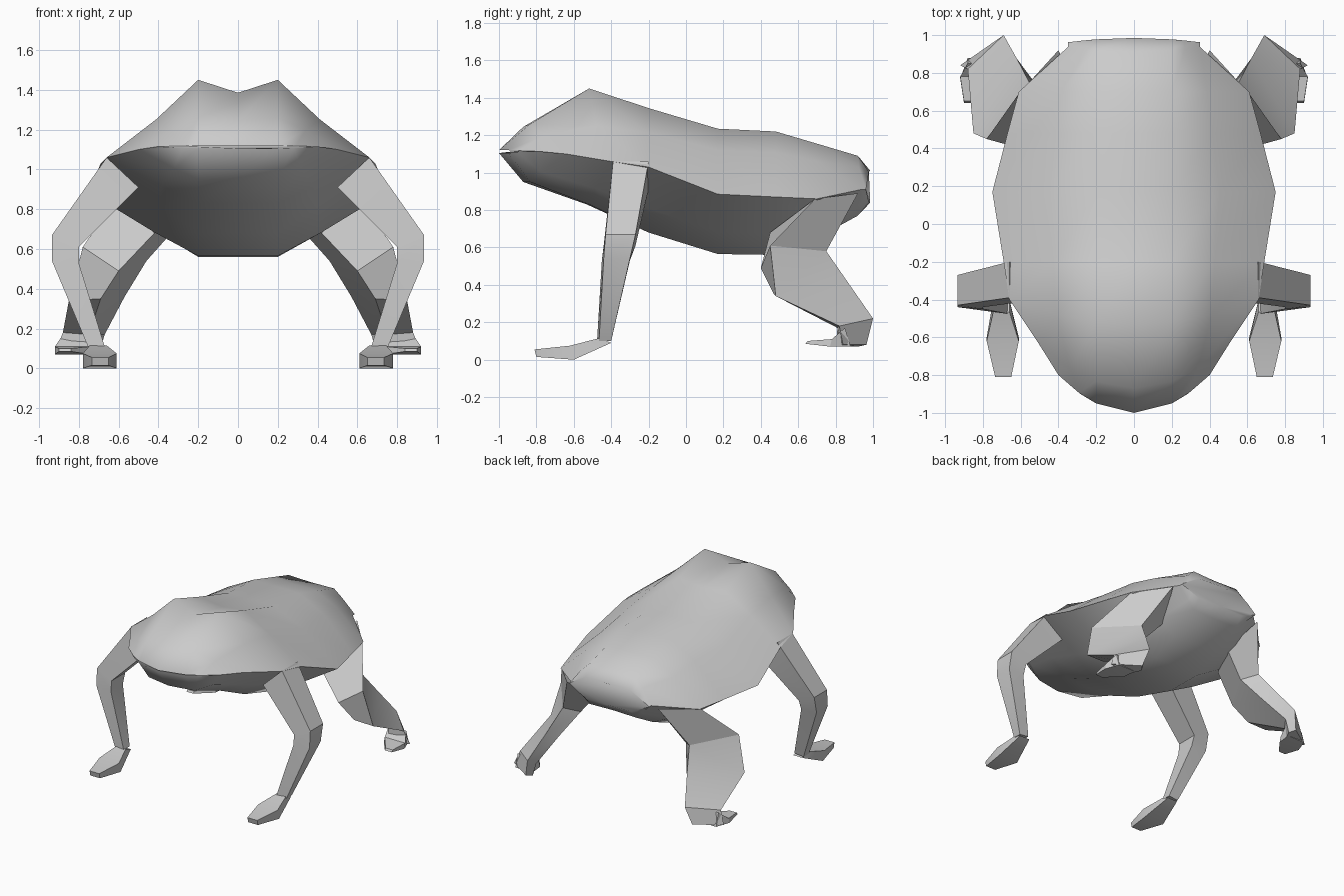
import bpy, bmesh, math

old = bpy.data.objects.get("Cube")
if old:
    bpy.data.objects.remove(old, do_unlink=True)

GREY = (0.6, 0.6, 0.6, 1)
skin = bpy.data.materials.new("light_grey_skin")
skin.use_nodes = True
skin.diffuse_color = GREY
skin.node_tree.nodes["Principled BSDF"].inputs["Base Color"].default_value = GREY


def loft(name, rings, mirror=True, angle=30):
    """Join matching rings of points into a closed skin."""
    bm = bmesh.new()
    loops = [[bm.verts.new(p) for p in ring] for ring in rings]
    n = len(loops[0])
    for a, b in zip(loops, loops[1:]):
        for i in range(n):
            j = (i + 1) % n
            bm.faces.new((a[i], a[j], b[j], b[i]))
    bm.faces.new(loops[0])
    bm.faces.new(loops[-1])
    bmesh.ops.remove_doubles(bm, verts=bm.verts, dist=0.002)
    bmesh.ops.recalc_face_normals(bm, faces=bm.faces)
    mesh = bpy.data.meshes.new(name)
    bm.to_mesh(mesh)
    bm.free()
    mesh.materials.append(skin)
    obj = bpy.data.objects.new(name, mesh)
    bpy.context.collection.objects.link(obj)
    bpy.ops.object.select_all(action="DESELECT")
    obj.select_set(True)
    bpy.context.view_layer.objects.active = obj
    bpy.ops.object.shade_smooth_by_angle(angle=math.radians(angle))
    if mirror:
        obj.modifiers.new("mirror", "MIRROR")
    return obj


def body_ring(y, bend, top, ridge, rim_x, rim_z, low, bulge):
    """Cross-section with two back ridges, a side rim and a flat belly."""
    inner = 0.2
    span = rim_x - inner
    half = [(0, top), (inner, ridge),
            (inner + 0.46 * span, rim_z + bulge * (ridge - rim_z)),
            (rim_x, rim_z),
            (inner + 0.4 * span, low + 0.37 * (rim_z - low)),
            (inner, low), (0, low)]
    full = half + [(-x, z) for x, z in half[-2:0:-1]]
    return [(x, y + bend * (x / 0.4) ** 2, z) for x, z in full]


def foot_ring(y_top, z_top, y_low, z_low, x0, x1):
    return [(x0, y_top, z_top), (x1, y_top, z_top),
            (x1, y_low, z_low), (x0, y_low, z_low)]


def arm_ring(outer, inner, front, back):
    (xo, zo), (xi, zi) = outer, inner
    return [(xo, front, zo), (xi, front - 0.01, zi),
            (xi, back, zi), (xo, back, zo)]


# Body, from snout to rump
stations = [
    (-1.0, 0.2, 1.12, 1.12, 0.4, 1.115, 1.105, 0.5),
    (-0.87, 0.147, 1.245, 1.26, 0.5, 1.1, 0.95, 0.6),
    (-0.53, 0.048, 1.385, 1.45, 0.66, 1.06, 0.83, 0.49),
    (-0.2, 0, 1.32, 1.345, 0.69, 1.03, 0.68, 0.58),
    (0.17, 0, 1.235, 1.235, 0.75, 0.885, 0.565, 0.68),
    (0.48, 0, 1.22, 1.22, 0.67, 0.87, 0.56, 0.68),
    (0.7, 0, 1.155, 1.155, 0.61, 0.86, 0.65, 0.68),
    (0.91, 0.035, 1.09, 1.09, 0.35, 0.91, 0.77, 0.65),
    (0.985, -0.03, 1.01, 1.005, 0.35, 0.91, 0.84, 0.6),
]
loft("body", [body_ring(*s) for s in stations], mirror=False, angle=48)

# Front legs: shoulder, elbow, wrist
loft("front_legs", [
    arm_ring((0.66, 1.06), (0.5, 0.91), -0.39, -0.2),
    arm_ring((0.935, 0.67), (0.8, 0.61), -0.43, -0.27),
    arm_ring((0.935, 0.54), (0.8, 0.53), -0.44, -0.3),
    arm_ring((0.75, 0.1), (0.67, 0.11), -0.465, -0.4),
])
loft("front_feet", [
    foot_ring(-0.465, 0.115, -0.4, 0.09, 0.66, 0.745),
    foot_ring(-0.62, 0.075, -0.6, 0.0, 0.61, 0.78),
    foot_ring(-0.81, 0.055, -0.8, 0.015, 0.65, 0.735),
])

# Back legs: hip, knee, shin, ankle, sole
knee = [(0.78, 0.45, 0.61), (0.6, 0.4, 0.49),
        (0.46, 0.66, 0.54), (0.555, 0.75, 0.58)]
loft("back_thighs", [
    [(0.61, 0.69, 0.86), (0.42, 0.45, 0.68),
     (0.3, 0.7, 0.72), (0.4, 0.92, 0.89)],
    knee,
])
loft("back_shins", [
    knee,
    [(0.85, 0.48, 0.34), (0.69, 0.47, 0.35),
     (0.57, 0.78, 0.36), (0.62, 0.875, 0.4)],
    [(0.88, 0.82, 0.18), (0.75, 0.81, 0.17),
     (0.67, 0.92, 0.17), (0.69, 1.0, 0.22)],
    [(0.92, 0.84, 0.08), (0.76, 0.8, 0.07),
     (0.7, 0.92, 0.07), (0.73, 0.965, 0.08)],
])
loft("back_feet", [
    foot_ring(0.85, 0.17, 0.88, 0.07, 0.73, 0.88),
    foot_ring(0.78, 0.11, 0.77, 0.07, 0.74, 0.92),
    foot_ring(0.65, 0.1, 0.64, 0.085, 0.84, 0.9),
])
